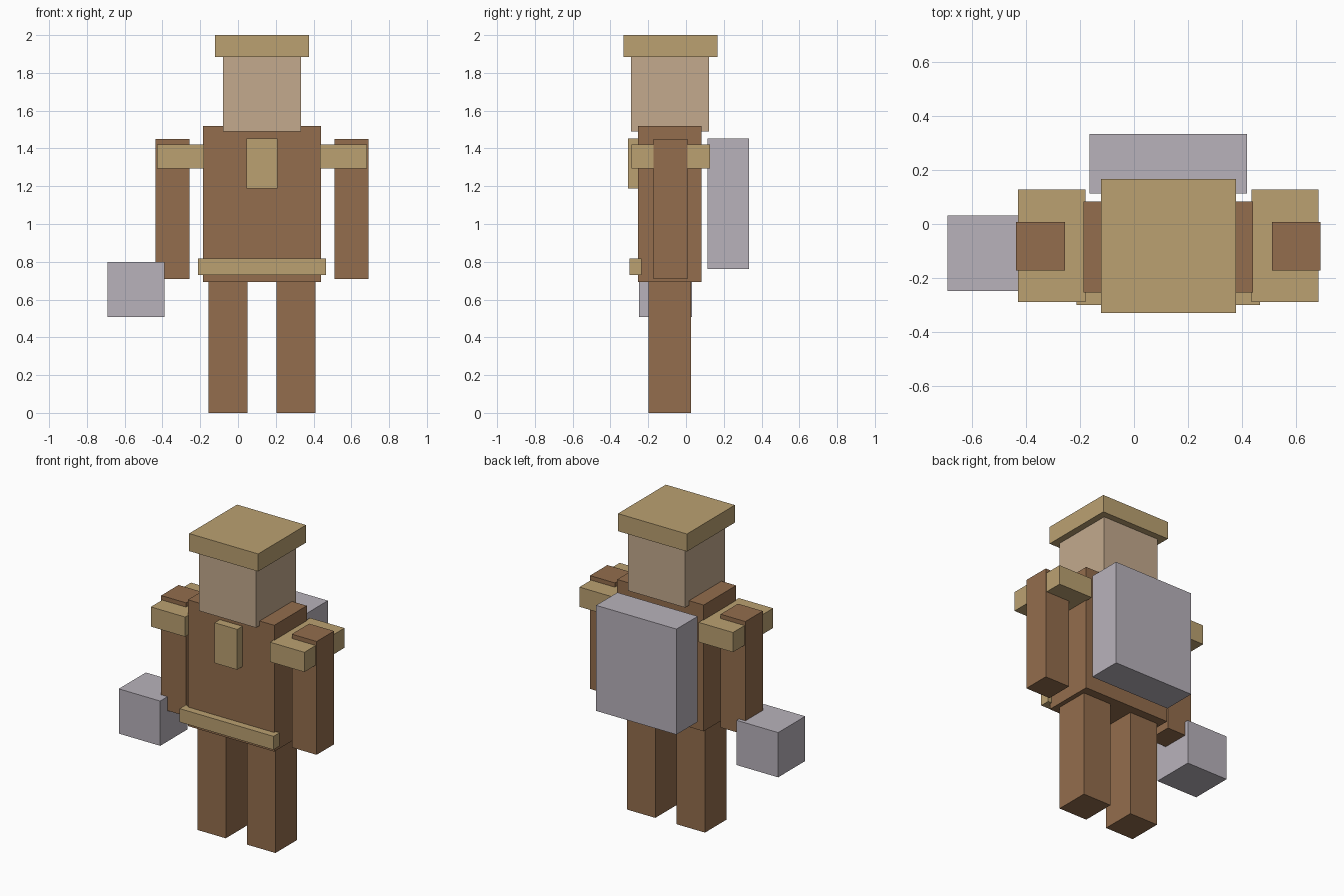
import bpy

cube = bpy.data.objects.get("Cube")
if cube:
    bpy.data.objects.remove(cube, do_unlink=True)

AXIS = 0.127  # the body's mirror plane in x


def material(name, rgb):
    color = [(c / 255) ** 2.2 for c in rgb] + [1]
    mat = bpy.data.materials.new(name)
    mat.use_nodes = True
    mat.diffuse_color = color
    mat.node_tree.nodes["Principled BSDF"].inputs["Base Color"].default_value = color
    return mat


brown = material("brown cloth", (146, 109, 78))
tan = material("tan leather", (186, 160, 113))
skin = material("skin", (194, 168, 140))
grey = material("pale grey", (183, 177, 186))


def box(name, mat, x, y, z):
    """Flat-sided block given its (min, max) range on each axis."""
    ranges = (x, y, z)
    bpy.ops.mesh.primitive_cube_add(size=1, location=[sum(r) / 2 for r in ranges])
    obj = bpy.context.object
    obj.name = obj.data.name = name
    size = [r[1] - r[0] for r in ranges]
    for v in obj.data.vertices:
        v.co = [c * s for c, s in zip(v.co, size)]
    obj.data.materials.append(mat)
    return obj


def pair(name, mat, inner, outer, y, z):
    """Matching right and left blocks, measured outward from the mirror plane."""
    box("right_" + name, mat, (AXIS - outer, AXIS - inner), y, z)
    box("left_" + name, mat, (AXIS + inner, AXIS + outer), y, z)


def centred(name, mat, half, y, z):
    box(name, mat, (AXIS - half, AXIS + half), y, z)


# Body and head
centred("torso", brown, 0.313, (-0.253, 0.083), (0.693, 1.52))
centred("head", skin, 0.207, (-0.29, 0.123), (1.49, 1.885))
centred("hat", tan, 0.25, (-0.33, 0.166), (1.885, 2.0))

# Limbs
pair("leg", brown, 0.077, 0.283, (-0.198, 0.026), (0, 0.695))
pair("arm", brown, 0.383, 0.563, (-0.172, 0.008), (0.708, 1.45))
pair("shoulder_pad", tan, 0.307, 0.556, (-0.289, 0.127), (1.293, 1.422))

# Trim on the front
centred("belt", tan, 0.34, (-0.3, -0.236), (0.73, 0.818))
centred("chest_plate", tan, 0.082, (-0.307, -0.24), (1.188, 1.452))

# Carried items
centred("backpack", grey, 0.291, (0.113, 0.333), (0.761, 1.452))
box("hand_block", grey, (-0.69, -0.39), (-0.248, 0.032), (0.507, 0.8))
